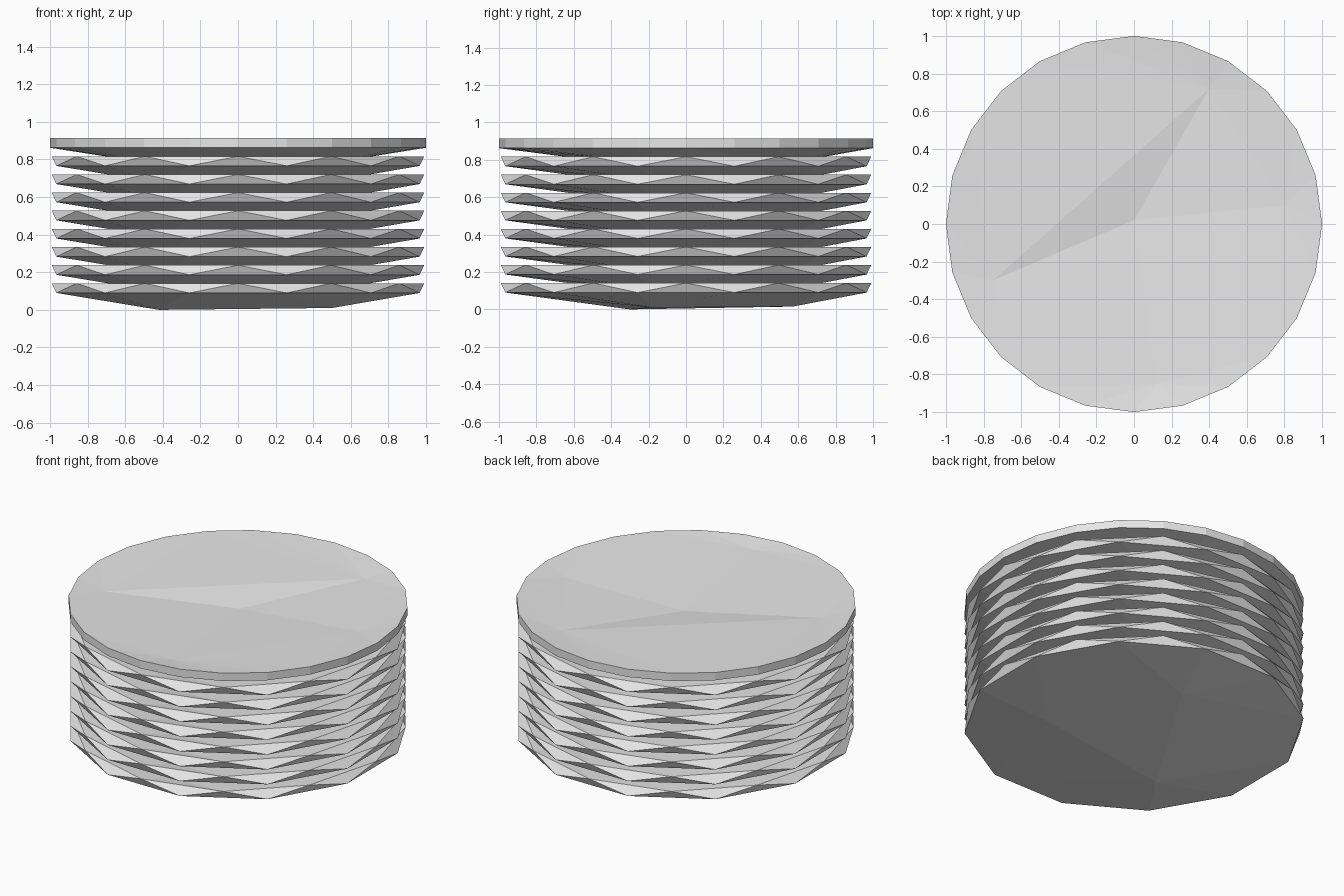
import bpy, bmesh, math

if "Cube" in bpy.data.objects:
    bpy.data.objects.remove(bpy.data.objects["Cube"])

grey = bpy.data.materials.new("light_grey")
grey.diffuse_color = (0.8, 0.8, 0.8, 1)
grey.use_nodes = True
grey.node_tree.nodes["Principled BSDF"].inputs["Base Color"].default_value = grey.diffuse_color

PITCH = 0.0965
FOOT = [(-0.42, -0.30, 0.0), (0.50, -0.18, 0.01), (0.11, 0.57, 0.015)]
DISH = [(0.12, -0.85), (0.8, 0.1), (0.4, 0.72), (-0.75, -0.3)]


def angle(v):
    return math.atan2(v.co.y, v.co.x) % (2 * math.pi)


def ring(bm, points):
    return sorted([bm.verts.new(p) for p in points], key=angle)


def circle(count, start, r, z):
    return [(r * math.cos(math.radians(start + 360 * k / count)),
             r * math.sin(math.radians(start + 360 * k / count)), z)
            for k in range(count)]


def bridge(bm, a, b):
    """Join two angle-sorted rings of any count with triangles."""
    def at(r, k):
        return angle(r[k % len(r)]) + 2 * math.pi * (k // len(r))
    i = j = 0
    while i < len(a) or j < len(b):
        mid_a = at(a, i) + at(a, i + 1)
        mid_b = at(b, j) + at(b, j + 1)
        if j >= len(b) or (i < len(a) and mid_a <= mid_b):
            bm.faces.new((a[i % len(a)], a[(i + 1) % len(a)], b[j % len(b)]))
            i += 1
        else:
            bm.faces.new((b[j % len(b)], a[i % len(a)], b[(j + 1) % len(b)]))
            j += 1


def plate(name, z, is_top):
    bm = bmesh.new()
    # foot triangle and sloping underside
    foot = ring(bm, FOOT)
    bm.faces.new(foot)
    if is_top:
        low = ring(bm, circle(24, 0, 1.0, 0.09))
        high = ring(bm, circle(24, 0, 1.0, 0.141))
    else:
        low = ring(bm, circle(12, 15, 1.0, 0.09))
        high = ring(bm, circle(12, 0, 0.99, 0.141))
    bridge(bm, foot, low)
    # rim wall
    bridge(bm, low, high)
    # shallow dished top
    dish = ring(bm, [(x, y, 0.122) for x, y in DISH])
    bridge(bm, high, dish)
    centre = bm.verts.new((0, 0.02, 0.088))
    for k in range(len(dish)):
        bm.faces.new((dish[k], dish[(k + 1) % len(dish)], centre))
    bmesh.ops.recalc_face_normals(bm, faces=bm.faces[:])
    me = bpy.data.meshes.new(name)
    bm.to_mesh(me)
    bm.free()
    me.materials.append(grey)
    ob = bpy.data.objects.new(name, me)
    ob.location.z = z
    bpy.context.collection.objects.link(ob)


# stack of nine plates
for i in range(9):
    plate("top_plate" if i == 8 else f"plate_{i + 1}", i * PITCH, i == 8)
